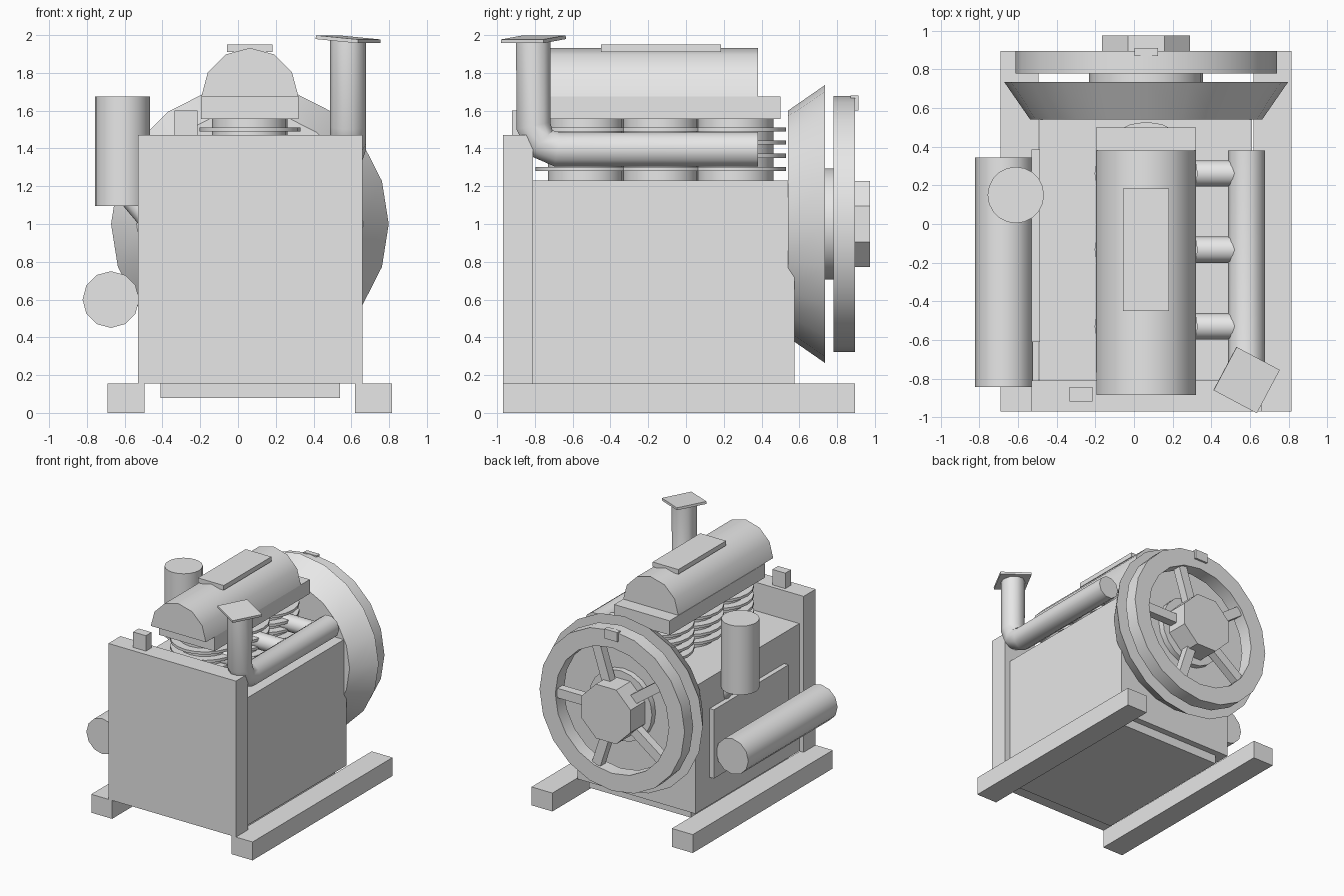
import bpy, bmesh, math
from mathutils import Vector, Matrix

if "Cube" in bpy.data.objects:
    bpy.data.objects.remove(bpy.data.objects["Cube"], do_unlink=True)

grey = bpy.data.materials.new("plain_grey")
grey.use_nodes = True
grey.diffuse_color = (0.8, 0.8, 0.8, 1)
grey.node_tree.nodes["Principled BSDF"].inputs["Base Color"].default_value = (0.8, 0.8, 0.8, 1)


def finish(name, bm, smooth=False):
    bmesh.ops.recalc_face_normals(bm, faces=bm.faces)
    mesh = bpy.data.meshes.new(name)
    bm.to_mesh(mesh)
    bm.free()
    mesh.materials.append(grey)
    ob = bpy.data.objects.new(name, mesh)
    bpy.context.collection.objects.link(ob)
    if smooth:
        bpy.ops.object.select_all(action='DESELECT')
        ob.select_set(True)
        bpy.context.view_layer.objects.active = ob
        bpy.ops.object.shade_smooth_by_angle(angle=math.radians(40))
    return ob


def box(name, x, y, z):
    bm = bmesh.new()
    bmesh.ops.create_cube(bm, size=1)
    spans = (x, y, z)
    for v in bm.verts:
        v.co = [(a + b) / 2 + c * (b - a) for c, (a, b) in zip(v.co, spans)]
    return finish(name, bm)


def rod(name, start, end, r1, r2=None, sides=20, turn=0):
    """Cylinder or cone between two points."""
    a, b = Vector(start), Vector(end)
    bm = bmesh.new()
    bmesh.ops.create_cone(bm, cap_ends=True, segments=sides, radius1=r1,
                          radius2=r1 if r2 is None else r2, depth=(b - a).length)
    rot = (b - a).to_track_quat('Z', 'Y').to_matrix().to_4x4()
    bm.transform(Matrix.Translation((a + b) / 2) @ rot @ Matrix.Rotation(turn, 4, 'Z'))
    return finish(name, bm, True)


def extrude_y(name, profile, y0, y1):
    bm = bmesh.new()
    face = bm.faces.new([bm.verts.new((x, y0, z)) for x, z in profile])
    moved = bmesh.ops.extrude_face_region(bm, geom=[face])["geom"]
    bmesh.ops.translate(bm, vec=(0, y1 - y0, 0),
                        verts=[g for g in moved if isinstance(g, bmesh.types.BMVert)])
    return finish(name, bm, True)


CX = 0.063        # engine centre line
AXLE = 1.0        # crank height

# Base and block
box("right_skid", (-0.69, -0.495), (-0.97, 0.895), (0, 0.155))
box("left_skid", (0.62, 0.815), (-0.97, 0.895), (0, 0.155))
box("engine_block", (-0.49, 0.61), (-0.82, 0.575), (0.155, 1.23))
box("front_panel", (-0.53, 0.66), (-0.97, -0.81), (0.155, 1.47))
box("oil_pan", (-0.41, 0.54), (-0.78, 0.52), (0.08, 0.17))
box("side_cover", (-0.53, -0.48), (-0.61, 0.385), (0.39, 0.97))
box("filler_cap", (-0.335, -0.215), (-0.92, -0.845), (1.47, 1.6))

# Finned cylinders with their exhaust stubs
for i, y in enumerate((-0.53, -0.133, 0.262), 1):
    rod(f"cylinder_{i}", (CX, y, 1.2), (CX, y, 1.57), 0.2)
    for k in range(4):
        z = 1.28 + k * 0.07
        rod(f"cylinder_{i}_fin_{k + 1}", (CX, y, z), (CX, y, z + 0.022), 0.267)
    rod(f"exhaust_stub_{i}", (0.1, y, 1.395), (0.58, y, 1.395), 0.068, sides=12)

# Head and rocker cover
box("cylinder_head", (-0.197, 0.32), (-0.77, 0.5), (1.555, 1.675))
dome = [(CX + 0.257 * math.cos(math.pi * i / 6), 1.675 + 0.257 * math.sin(math.pi * i / 6))
        for i in range(7)]
extrude_y("rocker_cover", dome, -0.885, 0.38)
box("cover_plate", (-0.058, 0.182), (-0.45, 0.185), (1.91, 1.95))

# Exhaust manifold sweeping up into the stack
curve = bpy.data.curves.new("exhaust_path", 'CURVE')
curve.dimensions = '3D'
curve.bevel_depth = 0.096
curve.bevel_resolution = 3
curve.use_fill_caps = True
path = [(0.38, 1.395), (-0.68, 1.395), (-0.77, 1.43), (-0.808, 1.52), (-0.808, 1.975)]
spline = curve.splines.new('POLY')
spline.points.add(len(path) - 1)
for p, (y, z) in zip(spline.points, path):
    p.co = (0.582, y, z, 1)
helper = bpy.data.objects.new("exhaust_path", curve)
bpy.context.collection.objects.link(helper)
bpy.context.view_layer.update()
evaluated = helper.evaluated_get(bpy.context.evaluated_depsgraph_get())
bm = bmesh.new()
bm.from_mesh(evaluated.to_mesh())
evaluated.to_mesh_clear()
bpy.data.objects.remove(helper, do_unlink=True)
finish("exhaust_pipe", bm, True)
flap = box("exhaust_flap", (-0.127, 0.127), (-0.127, 0.127), (-0.01, 0.01))
flap.location = (0.583, -0.808, 1.978)
flap.rotation_euler = (0, math.radians(5), math.radians(-28))

# Fuel tank and air cleaner
rod("side_tank", (-0.673, -0.845, 0.6), (-0.673, 0.345, 0.6), 0.15, sides=12)
rod("air_cleaner", (-0.612, 0.15, 1.095), (-0.612, 0.15, 1.675), 0.146)
rod("air_cleaner_pipe", (-0.58, 0.15, 1.14), (-0.42, 0.15, 0.95), 0.05, sides=12)

# Fan shroud, flywheel and hub
rod("fan_shroud", (CX, 0.54, AXLE), (CX, 0.735, AXLE), 0.6, 0.735)
rod("flywheel_boss", (CX, 0.73, AXLE), (CX, 0.785, AXLE), 0.295)
rod("flywheel_hub", (CX, 0.78, AXLE), (CX, 0.975, AXLE), 0.247, sides=8, turn=math.pi / 8)

bm = bmesh.new()
rings = []
for r, y in ((0.677, 0.78), (0.677, 0.895), (0.53, 0.895), (0.53, 0.78)):
    rings.append([bm.verts.new((CX + r * math.cos(i * math.pi / 10), y,
                                AXLE + r * math.sin(i * math.pi / 10))) for i in range(20)])
for a, b in zip(rings, rings[1:] + rings[:1]):
    for i in range(20):
        j = (i + 1) % 20
        bm.faces.new((a[i], a[j], b[j], b[i]))
finish("flywheel_rim", bm, True)

for i in range(5):
    spoke = box(f"flywheel_spoke_{i + 1}", (0.2, 0.56), (-0.035, 0.035), (-0.04, 0.04))
    spoke.location = (CX, 0.84, AXLE)
    spoke.rotation_euler = (0, -i * math.tau / 5, 0)
box("timing_mark", (0.003, 0.123), (0.87, 0.912), (1.6, 1.68))
